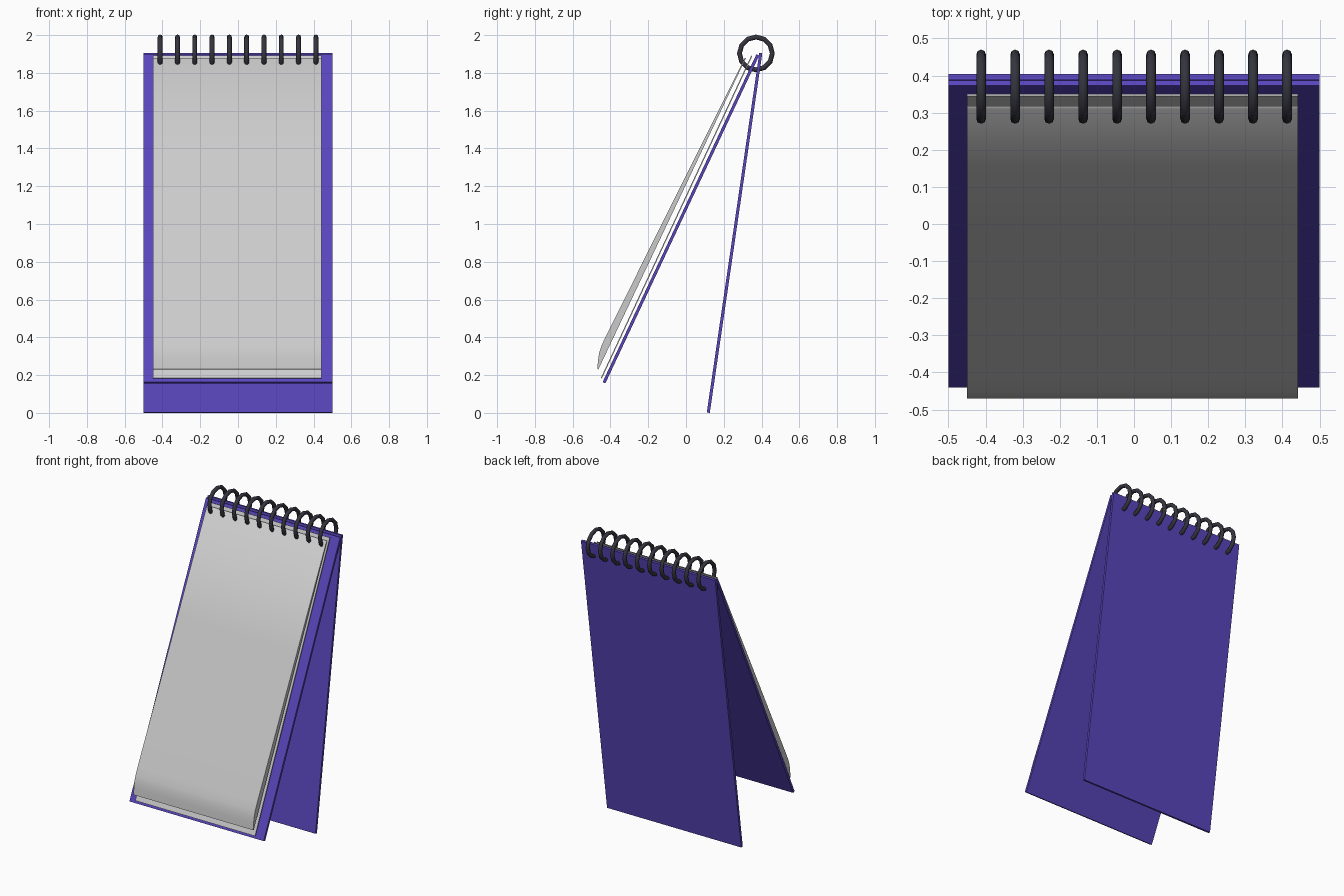
import bpy, bmesh, math
from mathutils import Vector

if "Cube" in bpy.data.objects:
    bpy.data.objects.remove(bpy.data.objects["Cube"])


def material(name, rgb):
    m = bpy.data.materials.new(name)
    m.diffuse_color = (*rgb, 1)
    m.use_nodes = True
    m.node_tree.nodes["Principled BSDF"].inputs["Base Color"].default_value = m.diffuse_color
    return m


purple = material("purple_card", (0.10, 0.06, 0.50))
dark = material("dark_wire", (0.035, 0.035, 0.05))


def extrude_profile(name, pts, x0, x1, mat=None):
    """Closed (y, z) profile extruded along x."""
    bm = bmesh.new()
    face = bm.faces.new([bm.verts.new((x0, y, z)) for y, z in pts])
    ext = bmesh.ops.extrude_face_region(bm, geom=[face])
    verts = [v for v in ext["geom"] if isinstance(v, bmesh.types.BMVert)]
    bmesh.ops.translate(bm, verts=verts, vec=(x1 - x0, 0, 0))
    bmesh.ops.recalc_face_normals(bm, faces=bm.faces)
    me = bpy.data.meshes.new(name)
    bm.to_mesh(me)
    bm.free()
    ob = bpy.data.objects.new(name, me)
    bpy.context.collection.objects.link(ob)
    if mat:
        me.materials.append(mat)
    return ob


def sheet(name, top, bottom, thick, x0, x1, mat=None):
    """Thin flat slab between two (y, z) centre-line points."""
    a, b = Vector(top), Vector(bottom)
    d = (b - a).normalized()
    n = Vector((d.y, -d.x)) * thick / 2
    return extrude_profile(name, [a + n, b + n, b - n, a - n], x0, x1, mat)


# Two card covers forming the stand
sheet("front_cover", (0.380, 1.895), (-0.434, 0.160), 0.016, -0.5, 0.5, purple)
sheet("back_cover", (0.396, 1.905), (0.118, 0.001), 0.016, -0.5, 0.5, purple)

# Single loose page in front of the cover
sheet("rear_page", (0.348, 1.890), (-0.448, 0.184), 0.006, -0.45, 0.442)

# Page stack, thicker towards the bottom where the front rolls under
stack = [(0.318, 1.880), (0.310, 1.878), (0.0, 1.258), (-0.30, 0.655),
         (-0.425, 0.405), (-0.449, 0.352), (-0.460, 0.316), (-0.466, 0.275),
         (-0.470, 0.232), (-0.464, 0.230)]
pages = extrude_profile("page_stack", stack, -0.45, 0.442)

# Wire rings along the top
rings = []
for i in range(10):
    bpy.ops.mesh.primitive_torus_add(
        major_segments=12, minor_segments=8, major_radius=0.087,
        minor_radius=0.013, location=(-0.412 + i * 0.0916, 0.37, 1.903),
        rotation=(0, math.pi / 2, 0))
    ring = bpy.context.object
    ring.name = f"binding_ring_{i + 1}"
    ring.data.materials.append(dark)
    rings.append(ring)

# Smooth the curved parts
bpy.ops.object.select_all(action='DESELECT')
for ob in rings + [pages]:
    ob.select_set(True)
    bpy.context.view_layer.objects.active = ob
bpy.ops.object.shade_smooth_by_angle(angle=math.radians(50))
